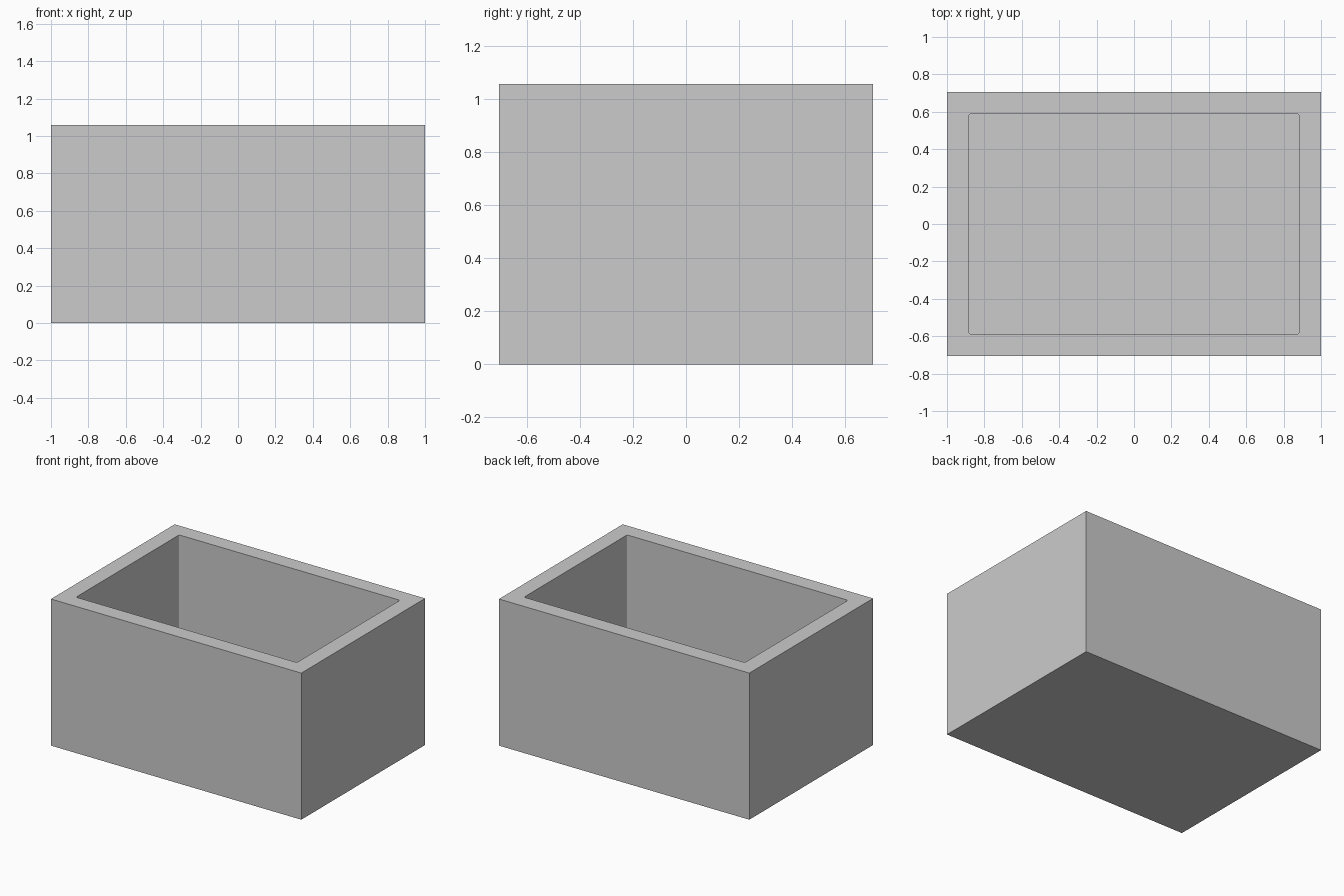
import bpy, bmesh

if "Cube" in bpy.data.objects:
    bpy.data.objects.remove(bpy.data.objects["Cube"])

U = 1 / 17                      # model unit: the box is 34 x 24 x 18 units
W, D, H = 34 * U, 24 * U, 18 * U
WALL = 2 * U
FILLET = 0.012


def make_box(name, size, z0):
    bm = bmesh.new()
    bmesh.ops.create_cube(bm, size=1)
    for v in bm.verts:
        v.co.x *= size[0]
        v.co.y *= size[1]
        v.co.z = z0 + (v.co.z + 0.5) * size[2]
    mesh = bpy.data.meshes.new(name)
    bm.to_mesh(mesh)
    bm.free()
    obj = bpy.data.objects.new(name, mesh)
    bpy.context.collection.objects.link(obj)
    return obj


# Outer block of the open box
box = make_box("open_box", (W, D, H), 0)

# Cavity, with slightly eased vertical corners
cavity = make_box("cavity_cutter", (W - 2 * WALL, D - 2 * WALL, H), WALL)
bm = bmesh.new()
bm.from_mesh(cavity.data)
upright = [e for e in bm.edges if abs(e.verts[0].co.z - e.verts[1].co.z) > 0.5]
bmesh.ops.bevel(bm, geom=upright, offset=FILLET, segments=3, profile=0.5,
                affect='EDGES')
bm.to_mesh(cavity.data)
bm.free()
cavity.hide_render = True
cavity.hide_viewport = True

# Hollow the block, leaving walls and floor
cut = box.modifiers.new("hollow", 'BOOLEAN')
cut.operation = 'DIFFERENCE'
cut.solver = 'EXACT'
cut.object = cavity
